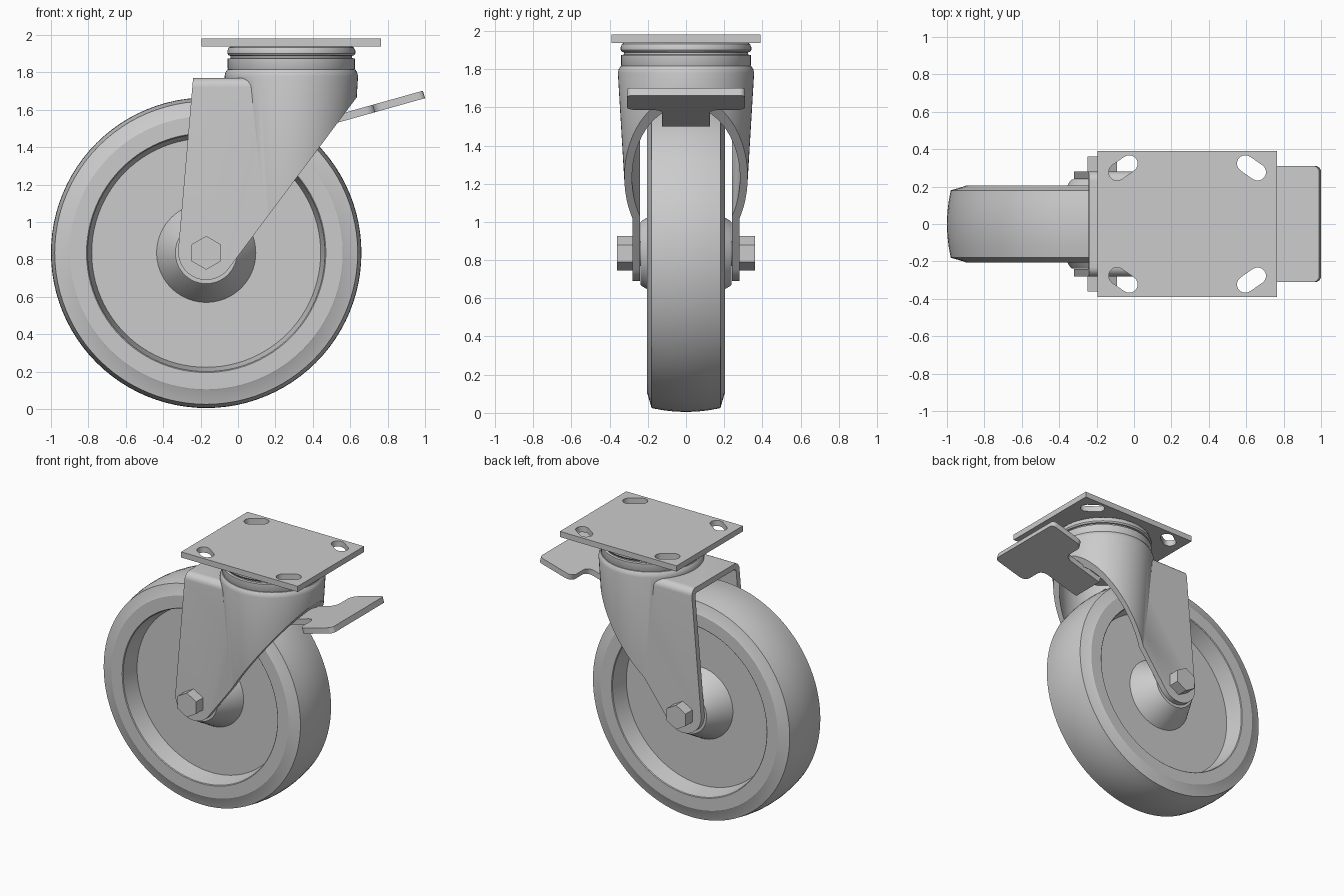
import bpy, bmesh
from math import sin, cos, pi, radians
from mathutils import Vector, Matrix

if "Cube" in bpy.data.objects:
    bpy.data.objects.remove(bpy.data.objects["Cube"])

AX, AZ = -0.17, 0.835      # wheel axle position
SX = 0.285                 # swivel axis


def finish(name, bm, smooth=30):
    bmesh.ops.remove_doubles(bm, verts=bm.verts, dist=1e-5)
    bmesh.ops.recalc_face_normals(bm, faces=bm.faces)
    me = bpy.data.meshes.new(name)
    bm.to_mesh(me)
    bm.free()
    ob = bpy.data.objects.new(name, me)
    bpy.context.collection.objects.link(ob)
    shade(ob, smooth)
    return ob


def shade(ob, angle):
    if angle:
        bpy.ops.object.select_all(action='DESELECT')
        ob.select_set(True)
        bpy.context.view_layer.objects.active = ob
        bpy.ops.object.shade_smooth_by_angle(angle=radians(angle))


def lathe(name, profile, place, steps=64):
    """Revolve (radius, height) points around local z."""
    bm = bmesh.new()
    rings = []
    for i in range(steps):
        a = 2 * pi * i / steps
        rings.append([bm.verts.new(place @ Vector((r * cos(a), r * sin(a), h))) for r, h in profile])
    for i in range(steps):
        p, q = rings[i], rings[(i + 1) % steps]
        for k in range(len(profile) - 1):
            bm.faces.new((p[k], q[k], q[k + 1], p[k + 1]))
    return finish(name, bm)


def prism(name, pts, axis, lo, hi, smooth=30):
    """Extrude a 2D outline along axis x, y or z."""
    put = {'x': lambda u, v, w: (w, u, v), 'y': lambda u, v, w: (u, w, v),
           'z': lambda u, v, w: (u, v, w)}[axis]
    bm = bmesh.new()
    a = [bm.verts.new(put(u, v, lo)) for u, v in pts]
    b = [bm.verts.new(put(u, v, hi)) for u, v in pts]
    bm.faces.new(a)
    bm.faces.new(b)
    n = len(pts)
    for i in range(n):
        j = (i + 1) % n
        bm.faces.new((a[i], a[j], b[j], b[i]))
    return finish(name, bm, smooth)


def arc(cx, cy, r, a0, a1, n=8):
    return [(cx + r * cos(radians(a0 + (a1 - a0) * i / n)),
             cy + r * sin(radians(a0 + (a1 - a0) * i / n))) for i in range(n + 1)]


def boolean(ob, tool, op):
    tool.hide_render = True
    m = ob.modifiers.new('cut', 'BOOLEAN')
    m.operation, m.object, m.solver = op, tool, 'EXACT'
    bpy.ops.object.select_all(action='DESELECT')
    ob.select_set(True)
    bpy.context.view_layer.objects.active = ob
    bpy.ops.object.modifier_apply(modifier=m.name)
    bpy.data.objects.remove(tool)


def mirrored(half):
    return half + [(r, -h) for r, h in reversed(half)]


# wheel: hub cone, web, rim lip, chamfered sidewall and crowned tread
axle_m = Matrix.Translation((AX, 0, AZ)) @ Matrix.Rotation(radians(90), 4, 'X')
wheel = [(0, .237), (.165, .237), (.172, .23), (.265, .07), (.612, .07), (.635, .2),
         (.64, .205), (.73, .205), (.735, .202), (.81, .18), (.821, .12), (.828, .06), (.83, 0)]
lathe('wheel', mirrored(wheel), axle_m, 96)

# axle, hub spacers and hexagonal bolt heads
lathe('axle', [(0, -.3), (.065, -.3), (.065, .3), (0, .3)], axle_m, 32)
hexagon = arc(AX, AZ, .09, 30, 330, 5)
for s, side in ((-1, 'front'), (1, 'back')):
    prism(side + '_bolt_head', hexagon, 'y', *sorted((s * .28, s * .36)), smooth=0)


# fork: box-section legs joined to a tapered swivel housing, hollowed and trimmed
def leg_section(half, top, r):
    right = [(half, .5)] + arc(half - r, top - r, r, 0, 90)
    return right + [(-y, z) for y, z in reversed(right)]


def cone_r(z):
    return .358 - .06 * (1.8 - z)


up = Matrix.Translation((SX, 0, 0))
fork = prism('fork', leg_section(.28, 1.77, .05), 'x', -.45, SX)
housing = lathe('housing', [(0, .55), (cone_r(.55), .55), (cone_r(1.78), 1.78), (.352, 1.8),
                            (.342, 1.815), (.325, 1.82), (0, 1.82)], up)
boolean(fork, housing, 'UNION')
boolean(fork, prism('leg_hollow', [(y, z - .1 * (z < .6)) for y, z in leg_section(.24, 1.73, .02)],
                    'x', -.6, SX + .01), 'DIFFERENCE')
boolean(fork, lathe('housing_hollow', [(0, .4), (cone_r(.4) - .04, .4), (cone_r(1.76) - .04, 1.76),
                                       (0, 1.76)], up), 'DIFFERENCE')
side = [(.7, 1.9), (-.24, 1.9), (-.24, 1.77)] + arc(AX, .84, .15, 175, 325, 20) + [(.645, 1.68), (.7, 1.68)]
boolean(fork, prism('side_outline', side, 'y', -.6, .6), 'INTERSECT')
shade(fork, 30)

# swivel bearing rings between housing and plate
lathe('swivel_bearing', [(0, 1.81), (.335, 1.81), (.34, 1.82), (.34, 1.873), (.325, 1.876), (.325, 1.888),
                         (.335, 1.89), (.342, 1.9), (.342, 1.915), (.335, 1.932), (.32, 1.94), (0, 1.94)], up)

# mounting plate with four slanted slots
plate = prism('mounting_plate', [(-.195, -.39), (.765, -.39), (.765, .39), (-.195, .39)], 'z', 1.938, 1.98)
for sx in (-1, 1):
    for sy in (-1, 1):
        slot = arc(.04, 0, .045, -90, 90) + arc(-.04, 0, .045, 90, 270)
        t = radians(35) * -sx * sy
        cx, cy = SX + sx * .343, sy * .3
        pts = [(cx + x * cos(t) - y * sin(t), cy + x * sin(t) + y * cos(t)) for x, y in slot]
        boolean(plate, prism('slot', pts, 'z', 1.9, 2.05), 'DIFFERENCE')
shade(plate, 30)

# brake pedal: narrow neck flaring into a wide tread, tilted upwards
half = ([(.42, .125), (.68, .125)] + arc(.68, .175, .05, -90, 0, 6)
        + arc(.78, .26, .05, 180, 90, 6) + arc(.97, .28, .03, 90, 0, 6))
pedal = prism('brake_pedal', half + [(x, -y) for x, y in reversed(half)], 'z', 0, .04)
for v in pedal.data.vertices:
    x, h = v.co.x, v.co.z
    v.co.x = x - .28 * h
    v.co.z = 1.53 + .28 * (x - .53) + h
